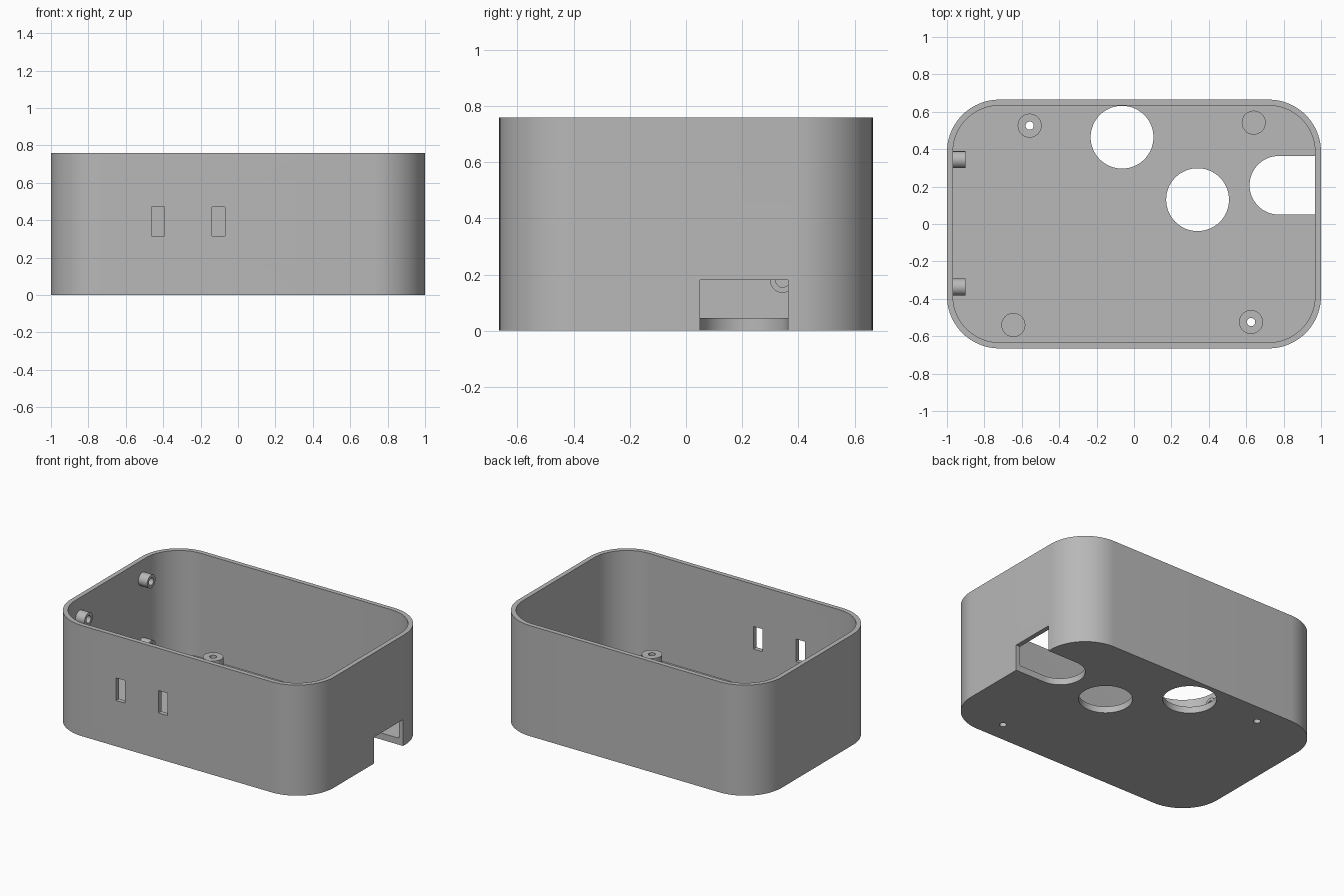
import bpy, bmesh, math
from mathutils import Matrix, Vector

if "Cube" in bpy.data.objects:
    bpy.data.objects.remove(bpy.data.objects["Cube"])

grey = bpy.data.materials.new("plain grey")
grey.diffuse_color = (0.48, 0.48, 0.48, 1)
grey.use_nodes = True
grey.node_tree.nodes["Principled BSDF"].inputs["Base Color"].default_value = grey.diffuse_color

HX, HY, H = 1.0, 0.665, 0.76       # half sizes and height
WALL, FLOOR, R = 0.032, 0.045, 0.28


def finish(name, bm):
    bmesh.ops.recalc_face_normals(bm, faces=bm.faces[:])
    me = bpy.data.meshes.new(name)
    bm.to_mesh(me)
    bm.free()
    ob = bpy.data.objects.new(name, me)
    bpy.context.collection.objects.link(ob)
    me.materials.append(grey)
    return ob


def prism(name, pts, z0, z1):
    """Extrude a flat outline from z0 to z1."""
    bm = bmesh.new()
    f = bm.faces.new([bm.verts.new((x, y, z0)) for x, y in pts])
    ext = bmesh.ops.extrude_face_region(bm, geom=[f])
    vs = [v for v in ext["geom"] if isinstance(v, bmesh.types.BMVert)]
    bmesh.ops.translate(bm, verts=vs, vec=(0, 0, z1 - z0))
    return finish(name, bm)


def arc(cx, cy, r, a0, a1, n):
    return [(cx + r * math.cos(math.radians(a0 + (a1 - a0) * i / n)),
             cy + r * math.sin(math.radians(a0 + (a1 - a0) * i / n))) for i in range(n + 1)]


def rounded(hx, hy, r):
    pts = []
    for k, (sx, sy) in enumerate([(1, 1), (-1, 1), (-1, -1), (1, -1)]):
        pts += arc(sx * (hx - r), sy * (hy - r), r, 90 * k, 90 * k + 90, 20)
    return pts


def circle(cx, cy, r, n=64):
    return arc(cx, cy, r, 0, 360, n)[:-1]


def rect(x0, x1, y0, y1):
    return [(x0, y0), (x1, y0), (x1, y1), (x0, y1)]


def tube(name, base, axis, r, hole, length, n=40):
    """Hollow round post: closed ring profile swept around its axis."""
    bm = bmesh.new()
    prof = [(r, 0), (r, length), (hole, length), (hole, 0)]
    rings = [[bm.verts.new((p * math.cos(2 * math.pi * i / n),
                            p * math.sin(2 * math.pi * i / n), z)) for p, z in prof]
             for i in range(n)]
    for i in range(n):
        a, b = rings[i], rings[(i + 1) % n]
        for j in range(4):
            k = (j + 1) % 4
            bm.faces.new((a[j], b[j], b[k], a[k]))
    rot = Vector((0, 0, 1)).rotation_difference(Vector(axis)).to_matrix().to_4x4()
    bm.transform(Matrix.Translation(base) @ rot)
    return finish(name, bm)


# Open-topped case body
case = prism("case_body", rounded(HX, HY, R), 0, H)
cutters = [prism("cavity_cutter", rounded(HX - WALL, HY - WALL, R - WALL), FLOOR, H + 0.2)]

# Round floor openings
for x, y in [(-0.064, 0.464), (0.34, 0.13)]:
    cutters.append(prism("floor_hole_cutter", circle(x, y, 0.168), -0.1, 0.1))

# Round-ended slot running out through the right wall
slot = arc(0.775, 0.207, 0.157, 90, 270, 32) + [(1.2, 0.05), (1.2, 0.364)]
cutters.append(prism("side_slot_cutter", slot, -0.1, 0.181))

# Two upright windows in the front wall
for x in (-0.427, -0.105):
    c = prism("front_window_cutter", rect(x - 0.035, x + 0.035, -0.8, -0.55), 0.315, 0.47)
    cutters.append(c)

# Screw holes under the hollow posts
posts = [(-0.558, 0.526), (0.626, -0.524)]
for x, y in posts:
    cutters.append(prism("screw_hole_cutter", circle(x, y, 0.022, 40), -0.1, 0.1))

bpy.context.view_layer.objects.active = case
for c in cutters:
    m = case.modifiers.new("cut", 'BOOLEAN')
    m.operation, m.solver, m.object = 'DIFFERENCE', 'EXACT', c
    bpy.ops.object.modifier_apply(modifier=m.name)
for c in cutters:
    bpy.data.objects.remove(c)

parts = [case]
# Hollow screw posts and solid support posts on the floor
for x, y in posts:
    parts.append(tube("screw_post", (x, y, FLOOR), (0, 0, 1), 0.064, 0.022, 0.09))
for x, y in [(0.64, 0.542), (-0.645, -0.54)]:
    parts.append(prism("support_post", circle(x, y, 0.064, 40), FLOOR - 0.005, FLOOR + 0.09))

# Small hollow bosses on the inside of the left wall
for y in (0.344, -0.337):
    for z in (0.18, 0.63):
        parts.append(tube("wall_boss", (-HX + WALL, y, z), (1, 0, 0), 0.045, 0.025, 0.068))

# Smooth curved walls, crisp edges
bpy.ops.object.select_all(action='DESELECT')
for ob in parts:
    ob.select_set(True)
bpy.context.view_layer.objects.active = case
bpy.ops.object.shade_smooth_by_angle(angle=math.radians(30))
